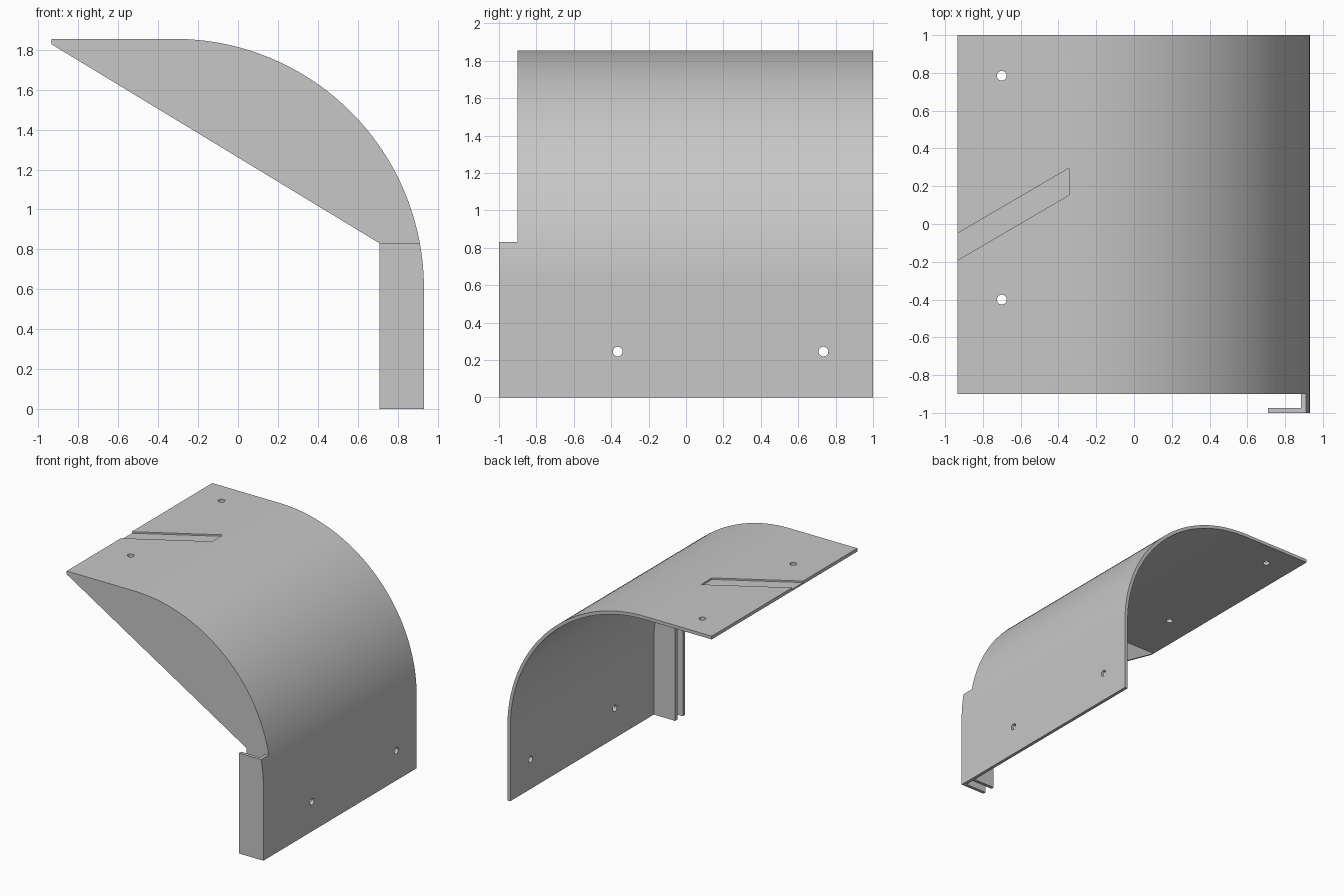
import bpy
import bmesh
from math import sin, cos, pi
from mathutils import Vector

if "Cube" in bpy.data.objects:
    bpy.data.objects.remove(bpy.data.objects["Cube"])

THICK = 0.027
RIGHT, LEFT, TOP = 0.932, -0.935, 1.855
RADIUS = 1.25
CX, CZ = RIGHT - RADIUS, TOP - RADIUS
FLANGE_X, FLANGE_Z = 0.71, 0.83
WEB_Y = -0.9

grey = bpy.data.materials.new("plain grey")
grey.use_nodes = True
grey.diffuse_color = (0.57, 0.57, 0.57, 1)
grey.node_tree.nodes["Principled BSDF"].inputs["Base Color"].default_value = (0.57, 0.57, 0.57, 1)


def prism(name, points, direction):
    """Extrude a flat outline along a direction into a closed solid."""
    bm = bmesh.new()
    face = bm.faces.new([bm.verts.new(p) for p in points])
    out = bmesh.ops.extrude_face_region(bm, geom=[face])
    moved = [g for g in out["geom"] if isinstance(g, bmesh.types.BMVert)]
    bmesh.ops.translate(bm, verts=moved, vec=Vector(direction))
    bmesh.ops.recalc_face_normals(bm, faces=bm.faces)
    mesh = bpy.data.meshes.new(name)
    bm.to_mesh(mesh)
    bm.free()
    mesh.materials.append(grey)
    obj = bpy.data.objects.new(name, mesh)
    bpy.context.collection.objects.link(obj)
    return obj


def bend(inset, y, steps=48):
    """Upright side, quarter bend and flat top, offset inward by inset."""
    r = RADIUS - inset
    arc = [(CX + r * cos(pi / 2 * i / steps), y, CZ + r * sin(pi / 2 * i / steps))
           for i in range(steps + 1)]
    return [(RIGHT - inset, y, 0)] + arc + [(LEFT, y, TOP - inset)]


def box(name, low, high):
    (x0, y0, z0), (x1, y1, z1) = low, high
    base = [(x0, y0, z0), (x1, y0, z0), (x1, y1, z0), (x0, y1, z0)]
    return prism(name, base, (0, 0, z1 - z0))


def ring(centre, u, v, radius=0.026, count=24):
    return [Vector(centre) + radius * (Vector(u) * cos(2 * pi * i / count)
            + Vector(v) * sin(2 * pi * i / count)) for i in range(count)]


# Bent cover sheet
sheet = prism("cover_sheet", bend(0, -1) + bend(THICK, -1)[::-1], (0, 2, 0))

# Cutters: front corner notch, mounting holes, shallow slanted groove
cutters = [box("notch_cutter", (-2, -2, FLANGE_Z), (2, WEB_Y, 3))]
for y in (-0.4, 0.785):
    cutters.append(prism("top_hole_cutter",
                         ring((-0.7, y, TOP - 0.1), (1, 0, 0), (0, 1, 0)), (0, 0, 0.2)))
for y in (-0.365, 0.735):
    cutters.append(prism("side_hole_cutter",
                         ring((RIGHT - 0.1, y, 0.245), (0, 1, 0), (0, 0, 1)), (0.2, 0, 0)))
slope, end_x, out_x = 0.585, -0.345, LEFT - 0.1
floor_z = TOP - 0.013
drop = slope * (end_x - out_x)
cutters.append(prism("groove_cutter",
                     [(end_x, 0.295, floor_z), (out_x, 0.295 - drop, floor_z),
                      (out_x, 0.153 - drop, floor_z), (end_x, 0.153, floor_z)], (0, 0, 0.1)))
for cutter in cutters:
    cutter.hide_render = True
    mod = sheet.modifiers.new(cutter.name, "BOOLEAN")
    mod.operation, mod.solver, mod.object = "DIFFERENCE", "EXACT", cutter

# Bake the cuts and discard the cutters
bpy.context.view_layer.update()
graph = bpy.context.evaluated_depsgraph_get()
baked = bpy.data.meshes.new_from_object(sheet.evaluated_get(graph))
sheet.modifiers.clear()
sheet.data = baked
for cutter in cutters:
    bpy.data.objects.remove(cutter)

# End web closing the bend, with a slanted free edge
web = prism("end_web",
            bend(THICK, WEB_Y) + [(FLANGE_X, WEB_Y, FLANGE_Z), (FLANGE_X, WEB_Y, 0)],
            (0, THICK, 0))

# Front flange, parallel to the web
flange = box("front_flange", (FLANGE_X, -1, 0), (RIGHT - THICK, -1 + THICK, FLANGE_Z))

# Smooth bend, crisp edges
bpy.ops.object.select_all(action="DESELECT")
for obj in (sheet, web, flange):
    obj.select_set(True)
    bpy.context.view_layer.objects.active = obj
bpy.ops.object.shade_smooth_by_angle(angle=pi / 6)
